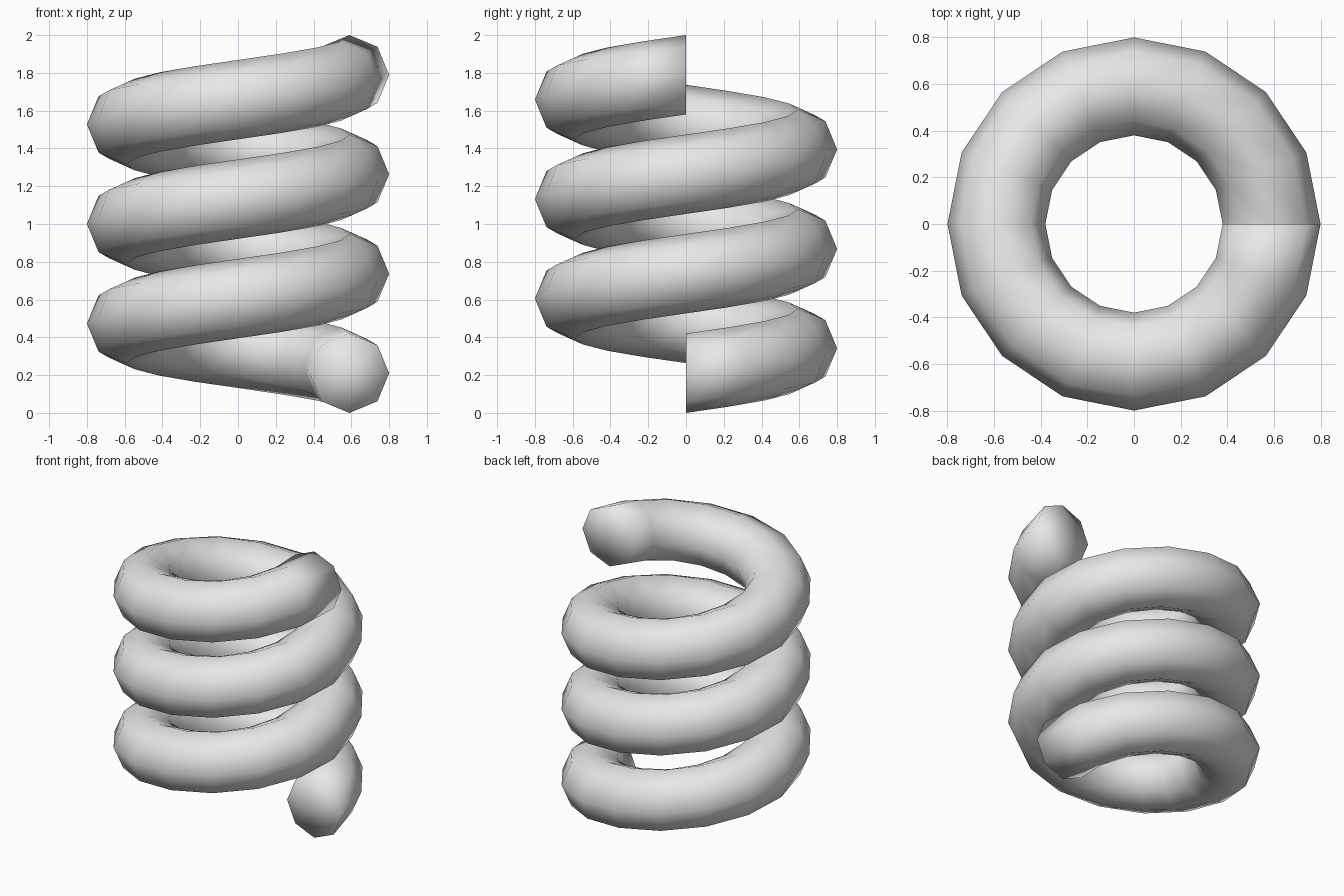
import bpy
import bmesh
from math import cos, sin, tau

cube = bpy.data.objects.get("Cube")
if cube:
    bpy.data.objects.remove(cube, do_unlink=True)

TURNS, STEPS, SIDES = 3, 16, 8
COIL_R, TUBE_R = 0.59, 0.21
PITCH = (2 - 2 * TUBE_R) / TURNS

# Plain grey material
grey = bpy.data.materials.new("light grey")
grey.use_nodes = True
colour = (0.8, 0.8, 0.8, 1)
grey.diffuse_color = colour
grey.node_tree.nodes["Principled BSDF"].inputs["Base Color"].default_value = colour

bm = bmesh.new()


def helix_point(step, radius, height):
    """Point on the upright section plane at one step of the helix."""
    a = tau * step / STEPS
    z = TUBE_R + PITCH * step / STEPS + height
    return bm.verts.new((radius * cos(a), radius * sin(a), z))


# Upright octagonal sections climbing anticlockwise
rings = [[helix_point(s, COIL_R + TUBE_R * cos(tau * k / SIDES),
                      TUBE_R * sin(tau * k / SIDES)) for k in range(SIDES)]
         for s in range(TURNS * STEPS + 1)]

# Tube wall
for low, high in zip(rings, rings[1:]):
    for k in range(SIDES):
        n = (k + 1) % SIDES
        bm.faces.new((low[k], low[n], high[n], high[k]))

# Flat end caps
for step, ring in ((0, rings[0]), (TURNS * STEPS, rings[-1])):
    centre = helix_point(step, COIL_R, 0)
    for k in range(SIDES):
        bm.faces.new((centre, ring[k], ring[(k + 1) % SIDES]))

bmesh.ops.recalc_face_normals(bm, faces=bm.faces)
for f in bm.faces:
    f.smooth = True

mesh = bpy.data.meshes.new("spring_coil")
bm.to_mesh(mesh)
bm.free()
mesh.materials.append(grey)
spring = bpy.data.objects.new("spring_coil", mesh)
bpy.context.collection.objects.link(spring)
